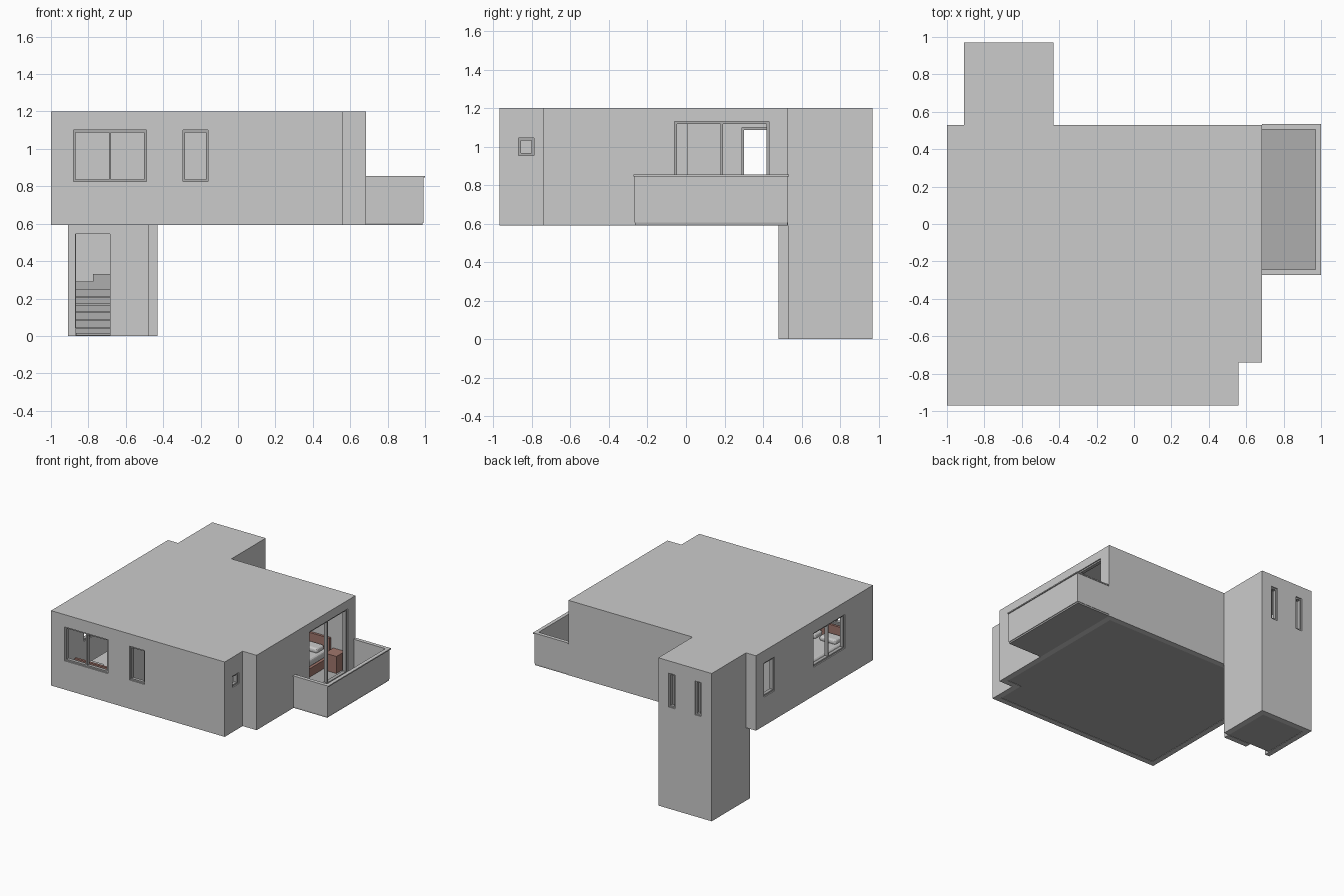
import bpy, bmesh

if "Cube" in bpy.data.objects:
    bpy.data.objects.remove(bpy.data.objects["Cube"])

WALL = 0.045          # wall thickness
Z0, ZTOP = 0.592, 1.2  # upper storey bottom and roof


def material(name, rgb):
    m = bpy.data.materials.new(name)
    m.diffuse_color = (*rgb, 1)
    m.use_nodes = True
    m.node_tree.nodes["Principled BSDF"].inputs["Base Color"].default_value = m.diffuse_color
    return m


DARK = material("dark_grey", (0.42, 0.42, 0.42))
WOOD = material("brown_wood", (0.35, 0.18, 0.15))
WHITE = material("white_fabric", (0.9, 0.9, 0.9))


def prism(name, pts, z0, z1, mat=None):
    bm = bmesh.new()
    face = bm.faces.new([bm.verts.new((x, y, z0)) for x, y in pts])
    ext = bmesh.ops.extrude_face_region(bm, geom=[face])
    top = [g for g in ext["geom"] if isinstance(g, bmesh.types.BMVert)]
    bmesh.ops.translate(bm, verts=top, vec=(0, 0, z1 - z0))
    bmesh.ops.recalc_face_normals(bm, faces=bm.faces)
    me = bpy.data.meshes.new(name)
    bm.to_mesh(me)
    bm.free()
    ob = bpy.data.objects.new(name, me)
    bpy.context.collection.objects.link(ob)
    if mat:
        me.materials.append(mat)
    return ob


def box(name, x0, x1, y0, y1, z0, z1, mat=None):
    return prism(name, [(x0, y0), (x1, y0), (x1, y1), (x0, y1)], z0, z1, mat)


def inset(pts, t):
    # inward offset of a counter-clockwise right-angled outline
    out = []
    for i, (x, y) in enumerate(pts):
        for (ax, ay), (bx, by) in ((pts[i - 1], pts[i]), (pts[i], pts[(i + 1) % len(pts)])):
            d = abs(bx - ax) + abs(by - ay)
            x, y = x - (by - ay) / d * t, y + (bx - ax) / d * t
        out.append((x, y))
    return out


def cut(ob, cutters):
    for c in cutters:
        c.hide_render = True
        m = ob.modifiers.new("cut", "BOOLEAN")
        m.operation, m.solver, m.object = "DIFFERENCE", "EXACT", c
    dg = bpy.context.evaluated_depsgraph_get()
    me = bpy.data.meshes.new_from_object(ob.evaluated_get(dg))
    ob.modifiers.clear()
    ob.data = me
    for c in cutters:
        bpy.data.objects.remove(c)


def side_box(name, axis, p0, p1, a0, a1, z0, z1, mat=None):
    # box lying in a wall: axis "y" faces front/back, "x" faces left/right
    if axis == "y":
        return box(name, a0, a1, p0, p1, z0, z1, mat)
    return box(name, p0, p1, a0, a1, z0, z1, mat)


# openings: name, facing axis, wall middle, span, heights, mullion
openings = [
    ("front_wide_window", "y", -0.947, -0.88, -0.49, 0.825, 1.10, True),
    ("front_narrow_window", "y", -0.947, -0.295, -0.16, 0.825, 1.10, False),
    ("left_wide_window", "x", -0.977, -0.61, -0.21, 0.825, 1.10, True),
    ("left_narrow_window", "x", -0.977, 0.29, 0.43, 0.825, 1.10, False),
    ("bathroom_window", "x", 0.537, -0.87, -0.79, 0.955, 1.045, False),
    ("balcony_door", "x", 0.662, -0.06, 0.43, 0.61, 1.13, True),
    ("tower_window_a", "y", 0.947, -0.58, -0.522, 0.825, 1.10, False),
    ("tower_window_b", "y", 0.947, -0.815, -0.76, 0.825, 1.10, False),
]

# upper storey shell, one outline including the top of the stair tower
outline = [(-1, -0.97), (0.56, -0.97), (0.56, -0.74), (0.685, -0.74), (0.685, 0.53),
           (-0.43, 0.53), (-0.43, 0.97), (-0.91, 0.97), (-0.91, 0.53), (-1, 0.53)]
shell = prism("upper_walls_and_roof", outline, Z0, ZTOP)
cut(shell, [prism("room_cutter", inset(outline, WALL), 0.4, 1.16)]
    + [side_box("opening_cutter", ax, p - 0.06, p + 0.06, a0, a1, z0, z1)
       for _, ax, p, a0, a1, z0, z1, _ in openings])

# window and door frames
F = 0.012
for name, ax, p, a0, a1, z0, z1, mullion in openings:
    bars = [(a0, a0 + F, z0, z1), (a1 - F, a1, z0, z1),
            (a0 + F, a1 - F, z0, z0 + F), (a0 + F, a1 - F, z1 - F, z1)]
    if mullion:
        mid = (a0 + a1) / 2
        bars.append((mid - F / 2, mid + F / 2, z0 + F, z1 - F))
    for b in bars:
        side_box(name + "_frame", ax, p - 0.014, p + 0.014, *b, DARK)

# floor slab inside the walls
floor = inset(outline[:5] + [(-1, 0.53)], WALL)
prism("floor_slab", floor, Z0 + 0.003, 0.612, DARK)

# stair tower below the house, with doorway
tower = prism("stair_tower", [(-0.91, 0.48), (-0.475, 0.48), (-0.475, 0.53), (-0.43, 0.53),
                              (-0.43, 0.97), (-0.91, 0.97)], 0, Z0)
cut(tower, [box("tower_cutter", -0.865, -0.476, 0.525, 0.925, -0.1, 0.8),
            box("doorway_cutter", -0.87, -0.685, 0.4, 0.56, -0.1, 0.545)])
box("tower_floor", -0.865, -0.476, 0.525, 0.925, 0.003, 0.015, DARK)

# two stair flights around a dividing wall
RISE, TREAD = 0.0415, 0.036
for i in range(6):
    y = 0.56 + i * TREAD
    box("lower_step", -0.865, -0.685, y, 0.776, i * RISE + 0.004, (i + 1) * RISE, DARK)
    z = 0.33 + (i + 1) * RISE
    y = 0.776 - i * TREAD
    box("upper_step", -0.665, -0.476, y - TREAD, y, z - 0.08, min(z, 0.6), DARK)
box("landing", -0.865, -0.476, 0.776, 0.925, 0.004, 0.29, DARK)
box("corner_step", -0.775, -0.476, 0.776, 0.925, 0.29, 0.33, DARK)
box("stair_divider", -0.685, -0.665, 0.56, 0.776, 0.004, 0.60)


# balcony: slab, U-shaped parapet and thin coping
def u_shape(name, x, y0, y1, t, z0, z1):
    return prism(name, [(0.685, y0), (x, y0), (x, y1), (0.685, y1), (0.685, y1 - t),
                        (x - t, y1 - t), (x - t, y0 + t), (0.685, y0 + t)], z0, z1)


box("balcony_slab", 0.685, 0.987, -0.265, 0.527, Z0, 0.61, DARK)
u_shape("balcony_parapet", 0.992, -0.268, 0.53, 0.02, 0.605, 0.846)
u_shape("balcony_coping", 1.0, -0.272, 0.535, 0.03, 0.846, 0.855)

# inner partition walls
box("bedroom_side_wall", -0.39, -0.36, -0.925, -0.02, 0.612, 1.16)
box("bedroom_back_wall", -0.955, -0.36, -0.02, 0.01, 0.612, 1.16)
box("bathroom_side_wall", 0.12, 0.15, -0.925, -0.42, 0.612, 1.16)
box("bathroom_back_wall", 0.12, 0.64, -0.42, -0.39, 0.612, 1.16)


def soft(ob, w):
    m = ob.modifiers.new("soft", "BEVEL")
    m.width, m.segments = w, 3


def bed(name, x0, x1, y0, y1, head):
    # head: +1 puts the headboard on the +y end, -1 on the -y end
    box(name + "_frame", x0, x1, y0, y1, 0.612, 0.68, WOOD)
    soft(box(name + "_mattress", x0 + .01, x1 - .01, y0 + .01, y1 - .01, 0.68, 0.745, WHITE), 0.02)
    e = y1 if head > 0 else y0
    ys = sorted((e, e + head * 0.02))
    box(name + "_headboard", x0, x1, *ys, 0.612, 0.83, WOOD)
    ps = sorted((e - head * 0.02, e - head * 0.12))
    mid = (x0 + x1) / 2
    for a, b in ((x0 + .03, mid - .015), (mid + .015, x1 - .03)):
        soft(box(name + "_pillow", a, b, *ps, 0.735, 0.78, WHITE), 0.018)


bed("front_bed", -0.84, -0.45, -0.88, -0.4, -1)
bed("back_bed", 0.12, 0.5, 0.0, 0.46, 1)
box("bedside_cabinet", 0.52, 0.625, 0.37, 0.48, 0.612, 0.75, WOOD)
